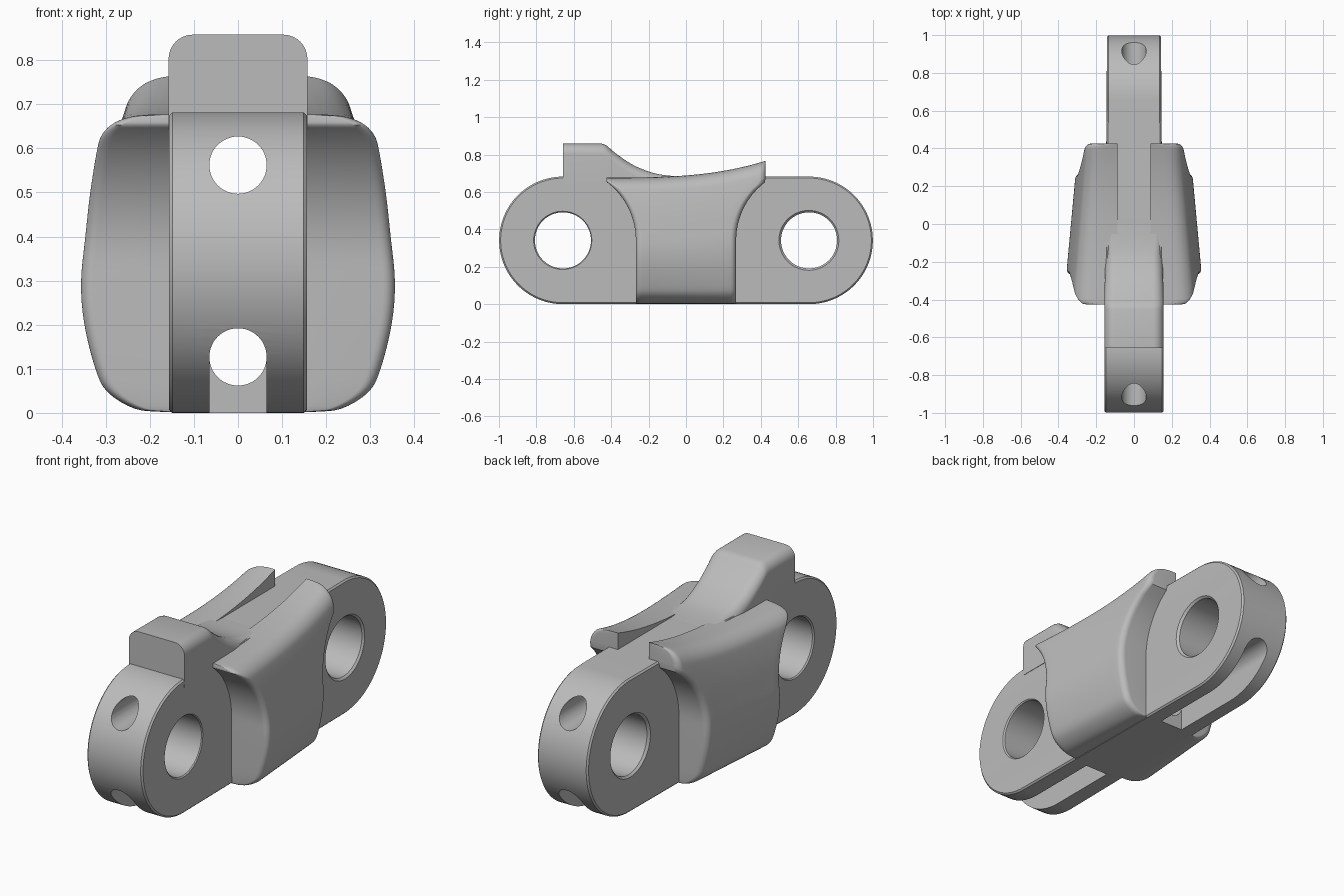
import bpy, bmesh, math
from mathutils import Vector

cube = bpy.data.objects.get("Cube")
if cube:
    bpy.data.objects.remove(cube)

grey = bpy.data.materials.new("plain grey")
grey.use_nodes = True
tone = (0.5, 0.5, 0.5, 1)
grey.diffuse_color = tone
grey.node_tree.nodes["Principled BSDF"].inputs["Base Color"].default_value = tone

PIN_Y, PIN_Z, END_R = 0.658, 0.341, 0.341


def loft(name, rings):
    """Skin a row of closed rings; caps are strips joining opposite ring points."""
    bm = bmesh.new()
    vs = [[bm.verts.new(p) for p in ring] for ring in rings]
    n = len(vs[0])
    for a, b in zip(vs, vs[1:]):
        for i in range(n):
            j = (i + 1) % n
            bm.faces.new((a[i], a[j], b[j], b[i]))
    for ring in (vs[0], vs[-1]):
        for i in range(n // 2 - 1):
            bm.faces.new((ring[i], ring[i + 1], ring[n - 2 - i], ring[n - 1 - i]))
    bmesh.ops.recalc_face_normals(bm, faces=bm.faces)
    mesh = bpy.data.meshes.new(name)
    bm.to_mesh(mesh)
    bm.free()
    mesh.materials.append(grey)
    ob = bpy.data.objects.new(name, mesh)
    bpy.context.collection.objects.link(ob)
    return ob


def activate(ob):
    bpy.ops.object.select_all(action="DESELECT")
    ob.select_set(True)
    bpy.context.view_layer.objects.active = ob


def smooth(ob, angle=35):
    activate(ob)
    bpy.ops.object.shade_smooth_by_angle(angle=math.radians(angle))


def cut(ob, cutter):
    cutter.hide_render = True
    mod = ob.modifiers.new("cut", "BOOLEAN")
    mod.operation, mod.solver, mod.object = "DIFFERENCE", "EXACT", cutter
    activate(ob)
    bpy.ops.object.modifier_apply(modifier=mod.name)
    bpy.data.objects.remove(cutter)


def circle(r, n):
    return [(r * math.cos(2 * math.pi * i / n), r * math.sin(2 * math.pi * i / n)) for i in range(n)]


def half_width(y):
    return 0.15 - 0.007 * max(-1, min(1, y / 0.5))


# link body: a stadium slab with chamfered rims, slightly narrower at the back
def stadium(side, inset):
    pts = []
    for i in range(98):
        a = math.pi * (i % 49) / 48 - math.pi / 2 + (math.pi if i > 48 else 0)
        cy = PIN_Y if i <= 48 else -PIN_Y
        y = cy + (END_R - inset) * math.cos(a)
        z = PIN_Z + (END_R - inset) * math.sin(a)
        pts.append((side * (half_width(y) - (0.008 - inset)), y, z))
    return pts


body = loft("link_body", [stadium(-1, 0.008), stadium(-1, 0), stadium(1, 0), stadium(1, 0.008)])

# pin holes with chamfered mouths
for side in (-1, 1):
    y0 = side * PIN_Y
    w = half_width(y0)
    stations = [(-w - 0.02, 0.178), (-w + 0.008, 0.15), (w - 0.008, 0.15), (w + 0.02, 0.178)]
    cut(body, loft("pin_cutter", [[(x, y0 + c, PIN_Z + s) for c, s in circle(r, 64)] for x, r in stations]))

# lengthwise bores, the lower one opened underneath by a slot at each end
for z0 in (0.562, 0.127):
    cut(body, loft("bore_cutter", [[(c, y, z0 + s) for c, s in circle(0.065, 48)] for y in (-1.2, 1.2)]))
for side in (-1, 1):
    cut(body, loft("slot_cutter", [[(-0.065, y * side, -0.1), (0.065, y * side, -0.1),
                                    (0.065, y * side, 0.127), (-0.065, y * side, 0.127)] for y in (0.285, 1.2)]))
smooth(body, 30)


# smooth curve through a few points
def spline(pts, sub=4):
    p = [Vector(q) for q in pts]
    p = [2 * p[0] - p[1]] + p + [2 * p[-1] - p[-2]]
    out = []
    for a, b, c, d in zip(p, p[1:], p[2:], p[3:]):
        for k in range(sub):
            t = k / sub
            out.append(0.5 * (2 * b + (c - a) * t + (2 * a - 5 * b + 4 * c - d) * t ** 2
                              + (3 * b - a - 3 * c + d) * t ** 3))
    return out + [p[-2]]


# top lug: upright block with rounded shoulders and a long concave ramp
def lug_ring(y, top):
    w, base = half_width(y) + 0.0005, 0.642
    r = min(0.055, top - base - 0.005)
    right = [(w, y, base)]
    for k in range(9):
        a = math.pi / 2 * k / 8
        right.append((w - r + r * math.cos(a), y, top - r + r * math.sin(a)))
    return right + [(-x, q, z) for x, q, z in reversed(right)]


ramp = spline([(-0.45, 0.858), (-0.425, 0.848), (-0.38, 0.81), (-0.29, 0.748),
               (-0.19, 0.706), (-0.1, 0.688), (0.02, 0.681)])
lug = loft("top_lug", [lug_ring(-0.657, 0.858)] + [lug_ring(y, z) for y, z in ramp])
smooth(lug)


# side wings: curved outer skin, ends cut to arcs around the pins, raised back tip
def wing_top(y):
    return 0.677 + 0.088 * max(0, (y + 0.42) / 0.84) ** 3


def wing_end(z):
    h = max(0, min(z - PIN_Z, 0.313))
    return PIN_Y - math.sqrt(0.39 ** 2 - h * h)


skin = spline([(0.003, 0.17), (0.014, 0.235), (0.07, 0.297), (0.15, 0.325), (0.3, 0.35),
               (0.44, 0.357), (0.59, 0.347), (0.74, 0.333), (0.88, 0.313), (0.935, 0.298),
               (0.972, 0.27), (0.992, 0.235), (1, 0.19)])
ROUND = 0.03
edge = [0, 0.001, 0.004, 0.009, 0.016, 0.023, ROUND]


def wing_ring(side, place):
    outer, inner = [], []
    for t, x in skin:
        z = t * 0.68
        for _ in range(6):
            y = place(wing_end(z))
            z = t * wing_top(y)
        d = min(ROUND, wing_end(z) - abs(y)) if abs(y) < wing_end(z) else 0
        x = x * (1 - 0.26 * (y + 0.25)) - ROUND + math.sqrt(max(0, ROUND ** 2 - (ROUND - d) ** 2))
        outer.append((side * x, y, z))
        inner.append((side * 0.088, y, z))
    return outer + inner[::-1]


places = [lambda e, d=d: d - e for d in edge]
places += [lambda e, s=s: (s / 8 - 1) * (e - ROUND) for s in range(1, 16)]
places += [lambda e, d=d: e - d for d in reversed(edge)]
for side, label in ((1, "left"), (-1, "right")):
    smooth(loft(label + "_wing", [wing_ring(side, place) for place in places]), 40)
